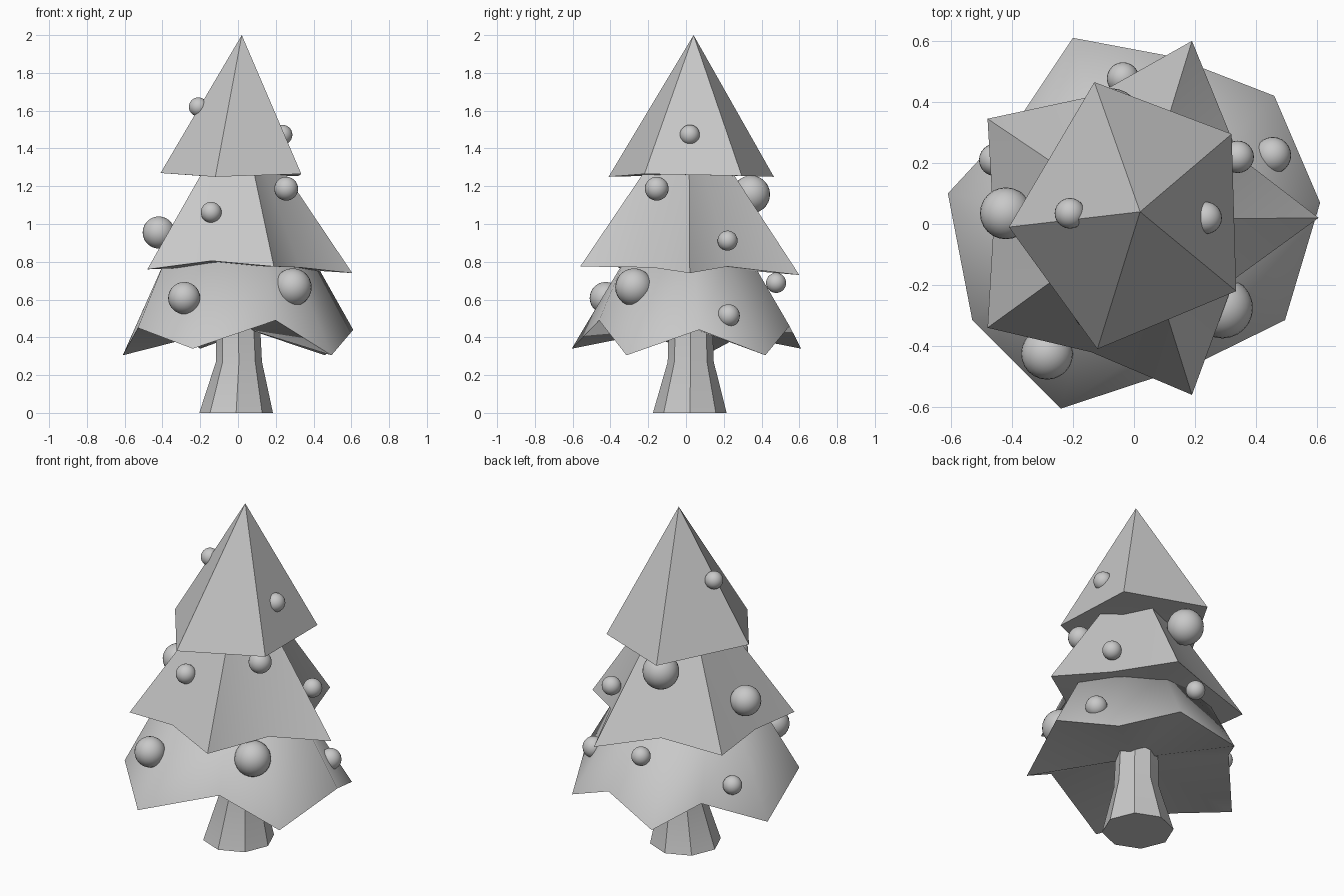
import bpy, bmesh, math
from mathutils import Vector

cube = bpy.data.objects.get("Cube")
if cube:
    bpy.data.objects.remove(cube, do_unlink=True)

COLOUR = (0.58, 0.58, 0.58, 1)
grey = bpy.data.materials.new("plain grey")
grey.use_nodes = True
grey.diffuse_color = COLOUR
grey.node_tree.nodes["Principled BSDF"].inputs["Base Color"].default_value = COLOUR


def finish(name, bm, angle):
    """Turn a bmesh into a shaded object with the material."""
    bmesh.ops.recalc_face_normals(bm, faces=bm.faces)
    mesh = bpy.data.meshes.new(name)
    bm.to_mesh(mesh)
    bm.free()
    mesh.materials.append(grey)
    obj = bpy.data.objects.new(name, mesh)
    bpy.context.collection.objects.link(obj)
    bpy.ops.object.select_all(action="DESELECT")
    obj.select_set(True)
    bpy.context.view_layer.objects.active = obj
    bpy.ops.object.shade_smooth_by_angle(angle=math.radians(angle))


def loft(name, rings, bottom, top, angle):
    """Join rings of points and close both ends with fans to a centre."""
    bm = bmesh.new()
    rows = [[bm.verts.new(p) for p in ring] for ring in rings]
    n = len(rows[0])
    for i in range(n):
        j = (i + 1) % n
        for a, b in zip(rows, rows[1:]):
            bm.faces.new((a[i], a[j], b[j], b[i]))
    for row, tip in ((rows[0], bottom), (rows[-1], top)):
        centre = bm.verts.new(tip)
        for i in range(n):
            bm.faces.new((row[i], row[(i + 1) % n], centre))
    finish(name, bm, angle)


def circle(x, y, z, r, sides):
    steps = [math.tau * i / sides for i in range(sides)]
    return [(x + r * math.cos(a), y + r * math.sin(a), z) for a in steps]


# Trunk, flared at the foot
loft("trunk", [circle(-.01, .02, 0, .195, 8), circle(.005, .025, .27, .122, 8),
               circle(0, .025, .5, .115, 8)], (-.01, .02, 0), (0, .025, .5), 20)

# Lowest branches: drooping tips alternate with raised notches
skirt = [(-.61, .1, .305), (-.53, -.315, .45), (-.24, -.605, .34), (.2, -.46, .49),
         (.495, -.315, .305), (.61, .07, .44), (.46, .42, .305), (.13, .548, .46),
         (-.2, .61, .34), (-.36, .37, .45)]
collar = []
for i, p in enumerate(skirt):
    d = Vector((p[0], p[1], 0)).normalized()
    rx, ry = (.43, .36) if i % 2 else (.365, .33)
    collar.append((d.x * rx - .02, d.y * ry, .8))
loft("lower_branches", [skirt, collar], (0, 0, .46), (0, 0, .81), 65)

# Middle branches: five points with shallow notches
star = [(-.48, .345, .76), (-.46, 0, .78), (-.48, -.34, .76), (-.14, -.42, .805),
        (.19, -.56, .775), (.33, -.18, .77), (.605, .02, .74), (.345, .22, .775),
        (.19, .6, .73), (-.13, .42, .8)]
loft("middle_branches", [star], (0, 0, .78), (.01, .015, 1.625), 30)

# Top branches: a five-sided spire
spire = [(-.13, .465, 1.25), (-.41, -.01, 1.27), (-.12, -.41, 1.25),
         (.335, -.22, 1.265), (.32, .295, 1.255)]
loft("top_branches", [spire], (0, .02, 1.26), (.02, .04, 2), 20)

# Round ornaments: x, y, z, radius
ornaments = [(-.21, .035, 1.62, .05), (.235, .02, 1.472, .053), (.255, -.155, 1.187, .063),
             (-.142, -.29, 1.062, .055), (-.42, .035, .955, .085), (.34, .22, .912, .053),
             (-.075, .345, 1.157, .1), (-.285, -.425, .608, .085), (.29, -.275, .665, .1),
             (.455, .225, .515, .06), (-.036, .477, .688, .053), (-.455, .21, .525, .053)]
for k, (x, y, z, r) in enumerate(ornaments):
    bm = bmesh.new()
    bmesh.ops.create_uvsphere(bm, u_segments=24, v_segments=14, radius=r)
    bmesh.ops.translate(bm, vec=(x, y, z), verts=bm.verts)
    finish(f"ornament_{k + 1}", bm, 40)
